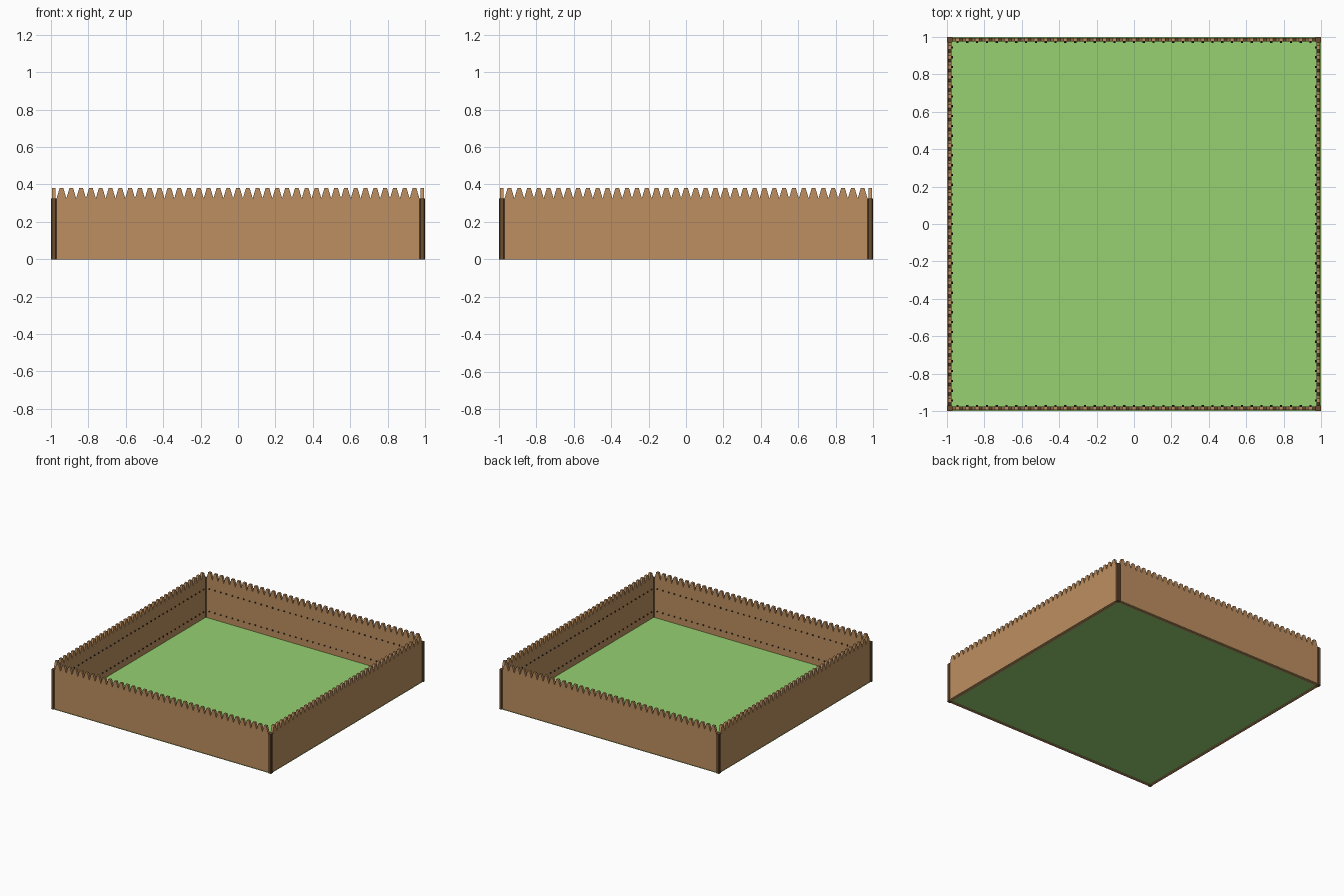
import bpy, bmesh, math
from mathutils import Matrix, Vector

if "Cube" in bpy.data.objects:
    bpy.data.objects.remove(bpy.data.objects["Cube"])

N = 37                 # pickets per side
HALF = 0.97            # half length of a wall between the posts
STEP = 2 * HALF / N
WALL = 0.985           # distance of wall centre line from the middle
THICK = 0.02
VALLEY, PEAK = 0.325, 0.38


def material(name, rgb):
    m = bpy.data.materials.new(name)
    m.diffuse_color = (*rgb, 1)
    m.use_nodes = True
    m.node_tree.nodes["Principled BSDF"].inputs["Base Color"].default_value = m.diffuse_color
    return m


wood = material("plank_wood", (0.51, 0.275, 0.115))
dark = material("post_wood", (0.15, 0.075, 0.03))
iron = material("nail_iron", (0.03, 0.025, 0.02))
grass = material("grass_green", (0.31, 0.64, 0.17))


def add(name, bm, mat, turn=0):
    bmesh.ops.recalc_face_normals(bm, faces=bm.faces)
    me = bpy.data.meshes.new(name)
    bm.to_mesh(me)
    bm.free()
    me.materials.append(mat)
    ob = bpy.data.objects.new(name, me)
    ob.rotation_euler.z = turn
    bpy.context.collection.objects.link(ob)
    return ob


def fence_mesh():
    # each picket is a pointed plank; neighbours share their side edges
    bm = bmesh.new()
    outline = [(-HALF, 0), (HALF, 0), (HALF, VALLEY)]
    for i in reversed(range(N)):
        c = -HALF + (i + 0.5) * STEP
        outline += [(c + 0.01, PEAK), (c - 0.01, PEAK), (c - STEP / 2, VALLEY)]
    face = bm.faces.new([bm.verts.new((x, -WALL - THICK / 2, z)) for x, z in outline])
    ext = bmesh.ops.extrude_face_region(bm, geom=[face])
    moved = [g for g in ext["geom"] if isinstance(g, bmesh.types.BMVert)]
    bmesh.ops.translate(bm, verts=moved, vec=(0, THICK, 0))
    return bm


def nail_mesh():
    # two rows of nail heads on the inner face
    bm = bmesh.new()
    for z in (0.06, 0.245):
        for i in range(N):
            pos = Vector((-HALF + (i + 0.5) * STEP, -WALL + THICK / 2 + 0.002, z))
            bmesh.ops.create_cone(
                bm, cap_ends=True, segments=8, radius1=0.006, radius2=0.006, depth=0.008,
                matrix=Matrix.Translation(pos) @ Matrix.Rotation(math.pi / 2, 4, 'X'))
    return bm


# four walls with nails and a corner post each
for k, side in enumerate(("front", "right", "back", "left")):
    turn = k * math.pi / 2
    add(f"{side}_fence", fence_mesh(), wood, turn)
    add(f"{side}_nails", nail_mesh(), iron, turn)

    bm = bmesh.new()
    bmesh.ops.create_cube(bm, size=1, matrix=Matrix.Translation((-WALL, -WALL, VALLEY / 2))
                          @ Matrix.Diagonal((0.03, 0.03, VALLEY, 1)))
    upright = [e for e in bm.edges if abs(e.verts[0].co.z - e.verts[1].co.z) > 0.1]
    bmesh.ops.bevel(bm, geom=upright, offset=0.005, segments=1, affect='EDGES')
    add(f"{side}_corner_post", bm, dark, turn)

# grass sheet
bm = bmesh.new()
bmesh.ops.create_grid(bm, x_segments=1, y_segments=1, size=1,
                      matrix=Matrix.Translation((0, 0, 0.005)))
add("grass_floor", bm, grass)
